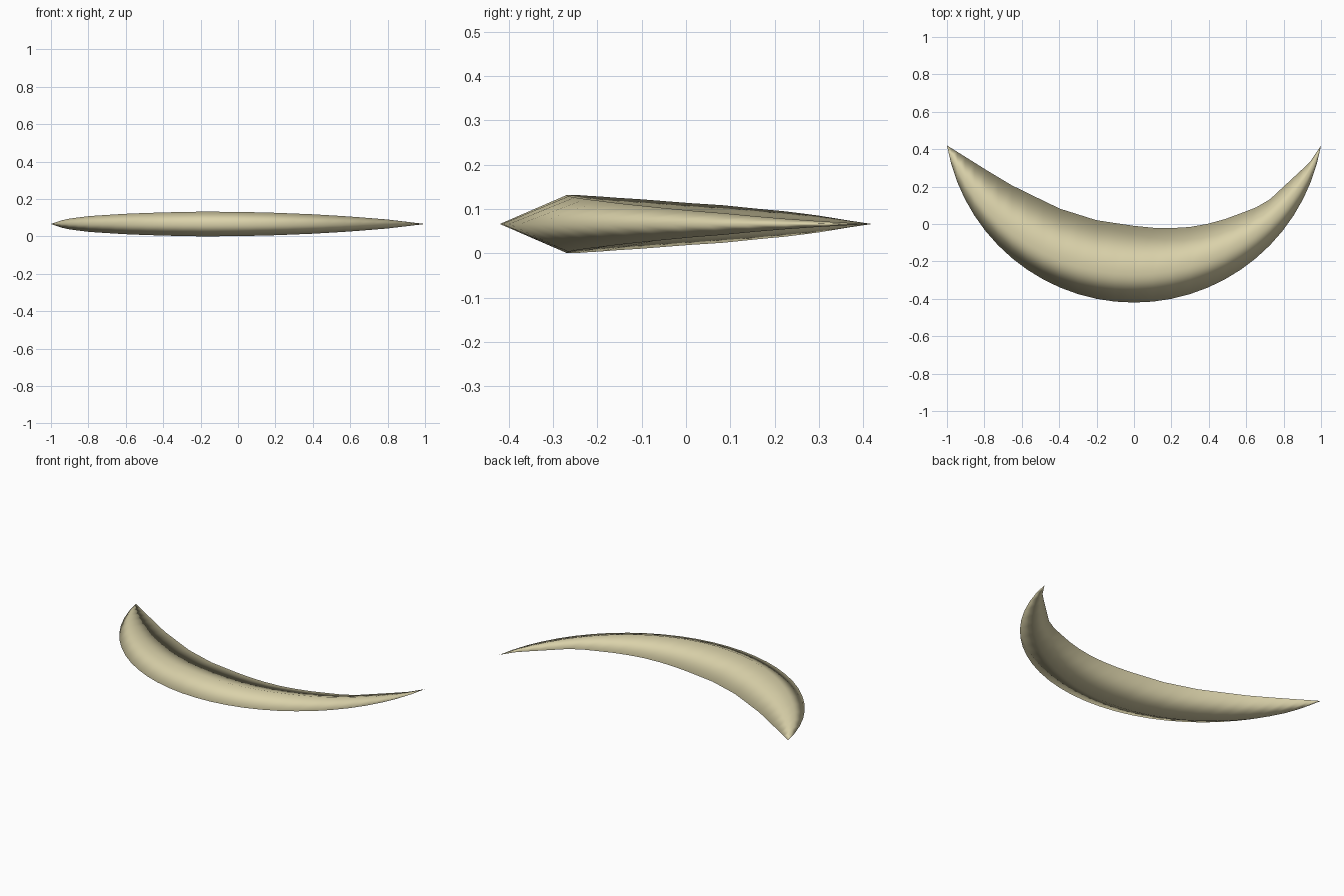
import bpy, bmesh, math

cube = bpy.data.objects.get("Cube")
if cube:
    bpy.data.objects.remove(cube, do_unlink=True)

MID = 0.066          # height of the rim plane
TIP_Y = 0.42
STEPS = 28

# inner rim (x, y) and half thickness of the ridge (x, h)
INNER = [(-1, .42), (-.8, .295), (-.66, .21), (-.4, .083), (-.2, .02), (0, -.01), (.1, -.02),
         (.2, -.022), (.3, -.016), (.4, .002), (.5, .03), (.7, .107), (.94, .33), (1, .42)]
THICK = [(-1, 0), (-.95, .018), (-.9, .029), (-.8, .042), (-.6, .055), (-.4, .062), (-.2, .066),
         (0, .065), (.2, .060), (.4, .052), (.6, .040), (.8, .024), (1, 0)]


def sample(table, x):
    """Linear interpolation in a table sorted by x."""
    for (x0, v0), (x1, v1) in zip(table, table[1:]):
        if x <= x1:
            return v0 + (v1 - v0) * (x - x0) / (x1 - x0)
    return table[-1][1]


def arc(x, low):
    """Circular arc through both tips with its lowest point at y = low."""
    rise = TIP_Y - low
    radius = (1 + rise * rise) / (2 * rise)
    return low + radius - math.sqrt(radius * radius - x * x)


# blade: diamond cross-sections swept between two pointed tips
bm = bmesh.new()
span = math.radians(80)
rings = []
for i in range(1, STEPS):
    x = math.sin(span * (2 * i / STEPS - 1)) / math.sin(span)
    h, ridge = sample(THICK, x), arc(x, -.27)
    section = [(arc(x, -.42), MID), (ridge, MID + h),
               (sample(INNER, x), MID), (ridge, MID - h)]
    rings.append([bm.verts.new((x, y, z)) for y, z in section])

for a, b in zip(rings, rings[1:]):
    for k in range(4):
        n = (k + 1) % 4
        bm.faces.new((a[k], a[n], b[n], b[k]))

# pointed tips
for x, ring in ((-1, rings[0]), (1, rings[-1])):
    tip = bm.verts.new((x, TIP_Y, MID))
    for k in range(4):
        bm.faces.new((tip, ring[k], ring[(k + 1) % 4]))

bmesh.ops.recalc_face_normals(bm, faces=bm.faces[:])
for face in bm.faces:
    face.smooth = True
mesh = bpy.data.meshes.new("crescent_blade")
bm.to_mesh(mesh)
bm.free()

# bone colour
bone = bpy.data.materials.new("pale bone")
bone.use_nodes = True
colour = (0.70, 0.64, 0.40, 1)
bone.diffuse_color = colour
bone.node_tree.nodes["Principled BSDF"].inputs["Base Color"].default_value = colour
mesh.materials.append(bone)

blade = bpy.data.objects.new("crescent_blade", mesh)
bpy.context.collection.objects.link(blade)
